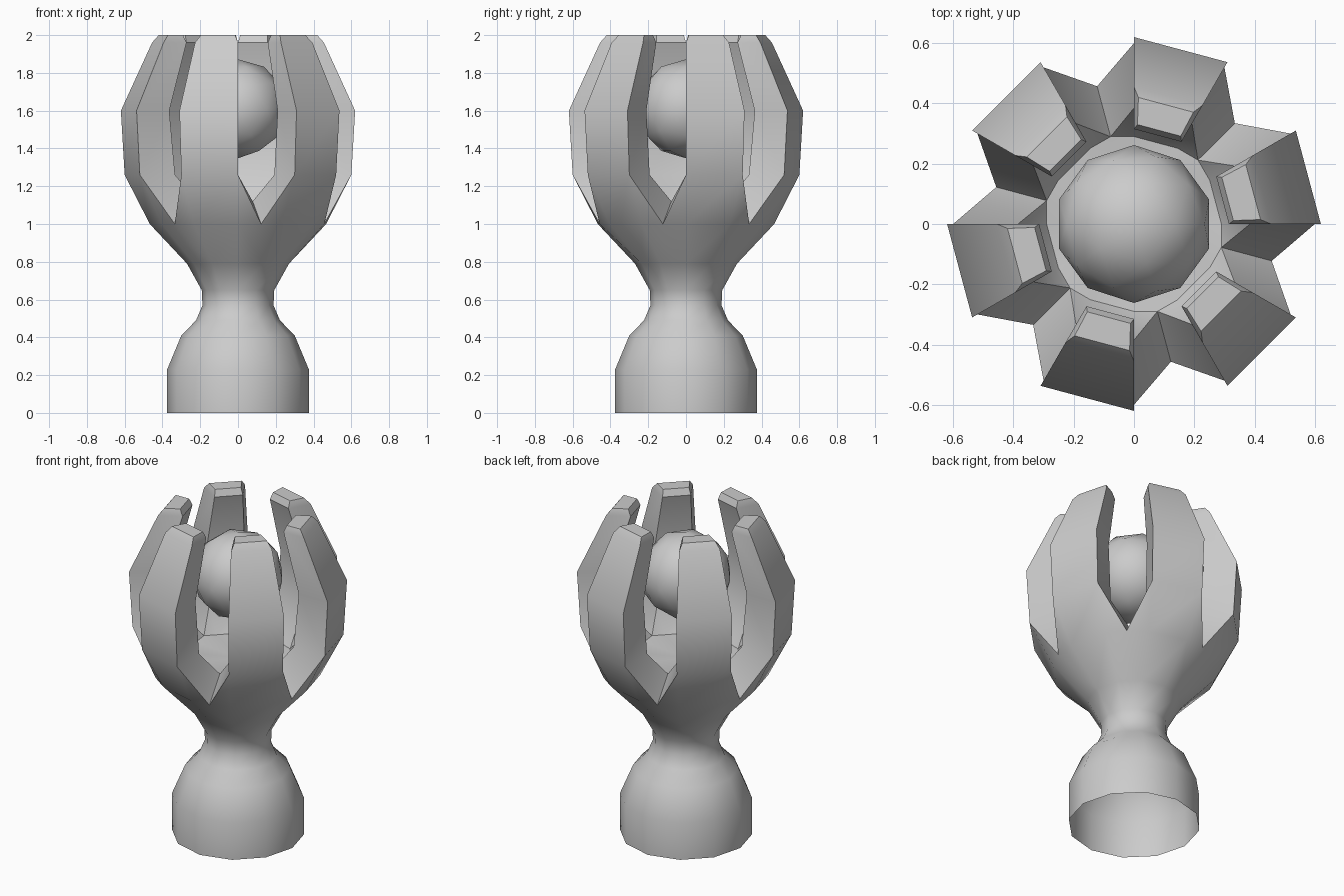
import bpy, bmesh
from math import radians, cos, sin

if "Cube" in bpy.data.objects:
    bpy.data.objects.remove(bpy.data.objects["Cube"])

# Profiles as (radius, height)
LOWER = [(.375, 0), (.375, .23), (.30, .41), (.222, .49), (.188, .57),
         (.192, .65), (.27, .79), (.467, 1.0)]
OUTER = [(.467, 1.0), (.60, 1.26), (.62, 1.6), (.455, 1.96)]
INNER = [(.29, 1.11), (.385, 1.26), (.42, 1.6), (.315, 1.96)]
NOTCH_OUT, NOTCH_IN = (.473, 1.0), (.30, 1.12)
TIP_OUT, TIP_IN = (.42, 2.0), (.33, 2.0)

bm = bmesh.new()


def face(*points):
    """Face from (angle, (radius, height)) points."""
    bm.faces.new([bm.verts.new((r * cos(radians(a)), r * sin(radians(a)), z))
                  for a, (r, z) in points])


for k in range(6):
    a, b = 60 * k, 60 * k + 30
    m, c = a + 45, a + 60

    # Base, neck and flaring cup
    for i, (p, q) in enumerate(zip(LOWER, LOWER[1:])):
        face((a, p), (b, p), (b, q), (a, q))
        if i < len(LOWER) - 2:
            face((b, p), (c, p), (c, q), (b, q))
        else:
            face((b, p), (c, p), (c, q), (m, NOTCH_OUT), (b, q))

    # Finger front and back
    for i in range(3):
        face((a, OUTER[i]), (b, OUTER[i]), (b, OUTER[i + 1]), (a, OUTER[i + 1]))
        face((b, INNER[i]), (a, INNER[i]), (a, INNER[i + 1]), (b, INNER[i + 1]))

    # V notch, finger sides and cup floor
    for s in (b, c):
        face((s, OUTER[0]), (m, NOTCH_OUT), (s, OUTER[1]))
        face((s, INNER[0]), (m, NOTCH_IN), (s, INNER[1]))
        face((m, NOTCH_OUT), (m, NOTCH_IN), (s, INNER[1]), (s, OUTER[1]))
        for i in (1, 2):
            face((s, OUTER[i]), (s, INNER[i]), (s, INNER[i + 1]), (s, OUTER[i + 1]))
        face((s, INNER[0]), (m, NOTCH_IN), (0, (0, 1.09)))
    face((a, INNER[0]), (b, INNER[0]), (0, (0, 1.09)))

    # Bevelled finger tip
    low = [(a, OUTER[3]), (b, OUTER[3]), (b, INNER[3]), (a, INNER[3])]
    top = [(a + 2, TIP_OUT), (b - 2, TIP_OUT), (b - 2, TIP_IN), (a + 2, TIP_IN)]
    for i in range(4):
        j = (i + 1) % 4
        face(low[i], low[j], top[j], top[i])
    face(*top)

bmesh.ops.remove_doubles(bm, verts=bm.verts, dist=.0005)
bmesh.ops.recalc_face_normals(bm, faces=bm.faces)
mesh = bpy.data.meshes.new("claw_holder")
bm.to_mesh(mesh)
bm.free()
holder = bpy.data.objects.new("claw_holder", mesh)
bpy.context.collection.objects.link(holder)

# Ball held between the fingers
bpy.ops.mesh.primitive_ico_sphere_add(subdivisions=2, radius=.262, location=(0, 0, 1.61))
ball = bpy.context.object
ball.name = "ball"

for ob in (holder, ball):
    bpy.ops.object.select_all(action='DESELECT')
    ob.select_set(True)
    bpy.context.view_layer.objects.active = ob
    bpy.ops.object.shade_smooth_by_angle(angle=radians(35))
